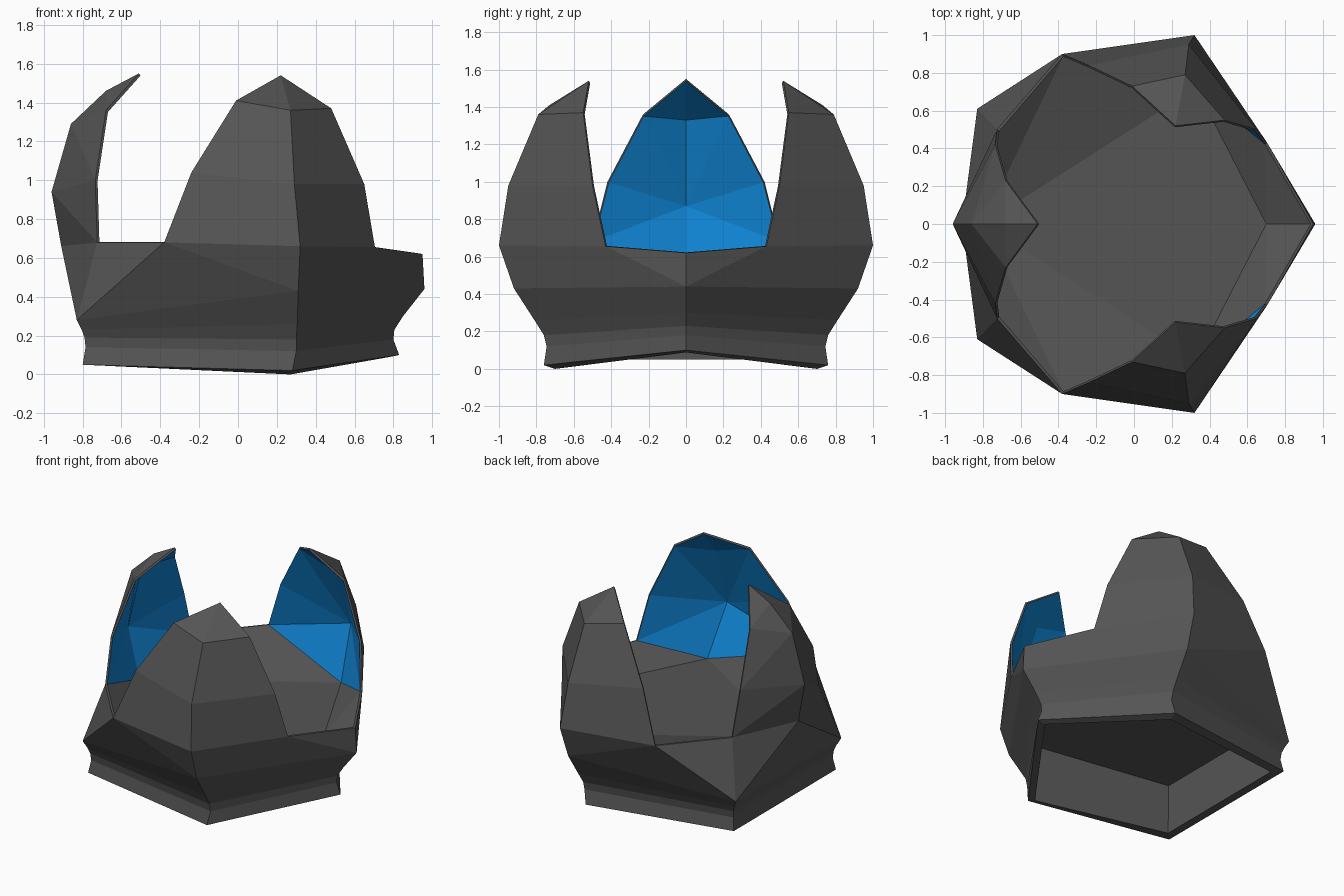
import bpy, bmesh
from mathutils import Vector

if "Cube" in bpy.data.objects:
    bpy.data.objects.remove(bpy.data.objects["Cube"])

GREY, BLUE = 0, 1

# Five-sided base: each ring gives the right, side and left corner (front half)
rings = [
    [(.83, 0, .10), (.28, -.76, .02), (-.80, -.59, .05)],
    [(.80, 0, .18), (.30, -.745, .12), (-.785, -.575, .14)],
    [(.805, 0, .23), (.30, -.76, .18), (-.79, -.58, .19)],
    [(.85, 0, .30), (.305, -.81, .26), (-.805, -.59, .23)],
    [(.96, 0, .44), (.31, -.92, .43), (-.83, -.61, .28)],
]
# Rim points between the petals
R0, R1, R2, R3 = (.95, 0, .62), (.705, -.43, .655), (-.38, -.90, .68), (-.725, -.50, .68)
# Side petal: spine on the corner, right and left edges
side_spine = [(.32, -1, .66), (.29, -.95, .98), (.27, -.79, 1.36)]
side_right = [R1, (.65, -.50, .98), (.48, -.55, 1.37)]
side_left = [R2, (-.24, -.84, 1.04), (-.01, -.73, 1.41)]
side_tip = (.22, -.52, 1.54)
side_lining = [(.29, -.89, .87), (.25, -.70, 1.33)]
# Left petal: spine on the centre plane, one edge (the other is mirrored)
M, P1, P2, P3 = (-.91, 0, .66), (-.96, 0, .94), (-.86, 0, 1.29), (-.68, 0, 1.46)
left_edge = [R3, (-.735, -.42, 1.0), (-.68, -.23, 1.36)]
left_tip = (-.51, 0, 1.55)
left_lining = [(-.89, 0, .87), (-.78, 0, 1.33)]
# Floor inside the cup, bottom lip and recess ceiling
f0, f1, fm = (.70, 0, .51), (.33, -.72, .51), (-.80, 0, .51)
lip = [(.77, 0, .088), (.27, -.70, 0), (-.74, -.53, .05)]
ceiling = [(.73, 0, .41), (.265, -.69, .41), (-.74, -.525, .41)]

bm = bmesh.new()
cache = {}


def vert(p):
    key = tuple(round(c, 4) + 0.0 for c in p)
    if key not in cache:
        cache[key] = bm.verts.new(key)
    return cache[key]


def face(*pts, mat=GREY):
    """Add a face and its mirror image across y = 0."""
    for s in (1, -1):
        bm.faces.new([vert((p[0], s * p[1], p[2])) for p in pts][::s]).material_index = mat


def inner(p):
    """Matching point on the inside of the thin rim."""
    p = Vector(p)
    return tuple(p + (Vector((0, 0, .8)) - p).normalized() * .014)


def lining(foot, spine, edge, tip):
    """Blue inside of half a petal, fanned from its inner spine."""
    e0, e1, e2 = map(inner, edge)
    low, high = spine
    for tri in ((foot, e0, low), (low, e0, e1), (low, e1, e2), (low, e2, high),
                (high, e2, inner(tip))):
        face(*tri, mat=BLUE)


def closed(ring):
    """Add the centre-plane point at the left of a half ring."""
    return ring + [(ring[2][0], 0, ring[2][2])]


def band(a, b):
    a, b = closed(a), closed(b)
    for i in range(3):
        face(a[i], a[i + 1], b[i + 1], b[i])


# Base bands, bottom lip and recess
stack = [ceiling, lip] + rings
for a, b in zip(stack, stack[1:]):
    band(a, b)
face(*closed(ceiling))

# Upper cup wall up to the rim
c0, c1, c2, cm = closed(rings[-1])
S0 = side_spine[0]
for pts in ((c0, R0, R1), (c0, R1, S0, c1), (c1, S0, R2), (c1, R2, c2),
            (c2, R2, R3), (c2, R3, M), (c2, M, cm)):
    face(*pts)

# Outside of the side petals
for edge in (side_right, side_left):
    for i in range(2):
        face(side_spine[i], edge[i], edge[i + 1], side_spine[i + 1])
    face(side_spine[2], edge[2], side_tip)

# Outside of the left petal
_, Ea, Eb = left_edge
for tri in ((M, R3, P1), (P1, R3, Ea), (P1, Ea, P2), (P2, Ea, Eb),
            (P2, Eb, P3), (P3, Eb, left_tip)):
    face(*tri)

# Thickness along the rim and petal edges
chain = [R0, *side_right, side_tip, *side_left[::-1], *left_edge, left_tip]
for a, b in zip(chain, chain[1:]):
    face(a, b, inner(b), inner(a))

# Grey floor, sloping up to the rim in the gaps between petals
i0, i1, i2, i3 = map(inner, (R0, R1, R2, R3))
for pts in ((f0, i0, i1), (f0, i1, f1), (f1, i2, fm), (i2, i3, fm), (f0, f1, fm)):
    face(*pts)

# Blue petal linings
lining(f1, side_lining, side_right, side_tip)
lining(f1, side_lining, side_left, side_tip)
lining(fm, left_lining, left_edge, left_tip)

bmesh.ops.recalc_face_normals(bm, faces=bm.faces[:])
mesh = bpy.data.meshes.new("petalled_cup")
bm.to_mesh(mesh)
bm.free()

for name, colour in (("dark_grey", (.09, .09, .09, 1)), ("blue_lining", (.005, .23, .65, 1))):
    m = bpy.data.materials.new(name)
    m.diffuse_color = colour
    m.use_nodes = True
    m.node_tree.nodes["Principled BSDF"].inputs["Base Color"].default_value = m.diffuse_color
    mesh.materials.append(m)
cup = bpy.data.objects.new("petalled_cup", mesh)
bpy.context.collection.objects.link(cup)
